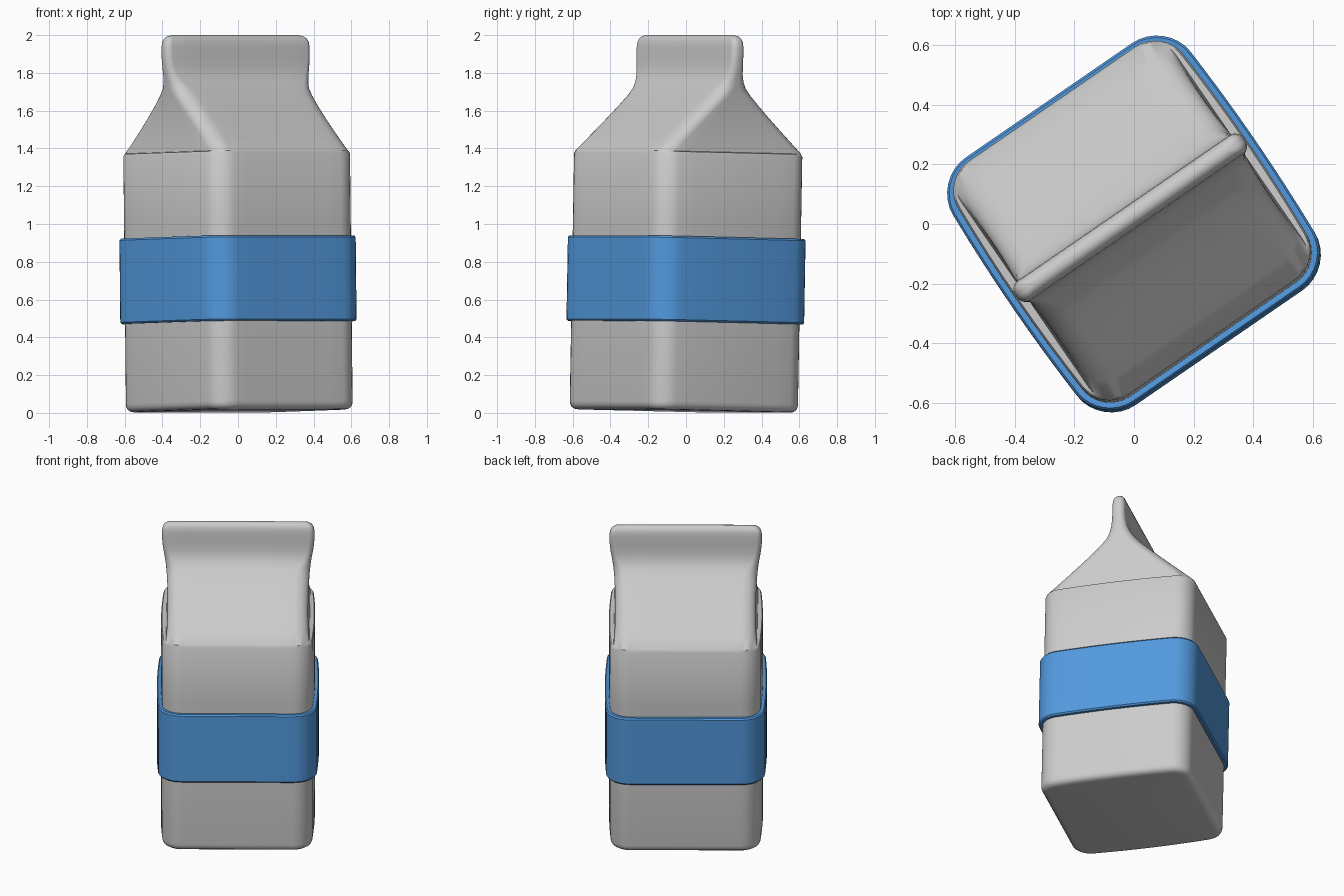
import bpy, bmesh
from math import sin, cos, pi, radians
from mathutils import Matrix

if "Cube" in bpy.data.objects:
    bpy.data.objects.remove(bpy.data.objects["Cube"])

# Whole carton is turned about z and leans very slightly
PLACE = (Matrix.Translation((0, 0, 0.7))
         @ Matrix.Rotation(radians(-1.0), 4, 'X') @ Matrix.Rotation(radians(-0.6), 4, 'Y')
         @ Matrix.Rotation(radians(34.5), 4, 'Z') @ Matrix.Translation((0, 0, -0.7)))


def ring(hu, hv, r, bulge, z, arc=8, side=8):
    """Rounded rectangle whose two u sides bow out by bulge."""
    pts = []
    corners = [(1, 1), (-1, 1), (-1, -1), (1, -1)]
    for k, (su, sv) in enumerate(corners):
        cu, cv = su * (hu - r), sv * (hv - r)
        for i in range(arc + 1):
            a = k * pi / 2 + i / arc * pi / 2
            pts.append((cu + r * cos(a), cv + r * sin(a)))
        nu, nv = corners[(k + 1) % 4]
        a = (k + 1) * pi / 2
        end = (nu * (hu - r) + r * cos(a), nv * (hv - r) + r * sin(a))
        start = pts[-1]
        for i in range(1, side):
            t = i / side
            pts.append((start[0] + (end[0] - start[0]) * t, start[1] + (end[1] - start[1]) * t))
    return [(u + bulge * (u / hu) * (1 - (v / hv) ** 2), v, z) for u, v in pts]


def loft(name, rings, closed=False, color=None):
    bm = bmesh.new()
    rows = [[bm.verts.new(p) for p in rg] for rg in rings]
    n = len(rows[0])
    pairs = list(zip(rows, rows[1:])) + ([(rows[-1], rows[0])] if closed else [])
    for a, b in pairs:
        for i in range(n):
            j = (i + 1) % n
            bm.faces.new((a[i], a[j], b[j], b[i]))
    if not closed:
        bm.faces.new(rows[0][::-1])
        bm.faces.new(rows[-1])
    bmesh.ops.recalc_face_normals(bm, faces=bm.faces)
    bm.transform(PLACE)
    me = bpy.data.meshes.new(name)
    bm.to_mesh(me)
    bm.free()
    ob = bpy.data.objects.new(name, me)
    bpy.context.collection.objects.link(ob)
    if color:
        mat = bpy.data.materials.new(name + "_color")
        mat.diffuse_color = color
        mat.use_nodes = True
        mat.node_tree.nodes["Principled BSDF"].inputs["Base Color"].default_value = mat.diffuse_color
        me.materials.append(mat)
    bpy.ops.object.select_all(action='DESELECT')
    ob.select_set(True)
    bpy.context.view_layer.objects.active = ob
    bpy.ops.object.shade_smooth_by_angle(angle=radians(35))
    return ob


# Box body: soft bottom edge, bowed sides
HU, HV, R = 0.45, 0.475, 0.11
rings = [ring(HU - d, HV - d, R - d, 0.02, z) for d, z in
         [(0.045, 0.01), (0.025, 0.013), (0.01, 0.023), (0.002, 0.038), (0, 0.055),
          (0, 0.5), (0, 1.0), (0, 1.365), (0.006, 1.377)]]

# Gable roof folding into the upright sealed fin
for z, u, v in [(1.38, .437, .468), (1.44, .431, .403), (1.5, .429, .336), (1.56, .429, .269),
                (1.62, .431, .202), (1.68, .436, .137), (1.72, .441, .096), (1.755, .446, .067),
                (1.79, .452, .051), (1.83, .459, .043), (1.88, .464, .040), (1.935, .465, .039),
                (1.965, .460, .036), (1.983, .449, .030), (1.994, .432, .021), (2.0, .405, .008)]:
    rings.append(ring(u, v, min(0.09, v * 0.85), 0, z))
loft("carton", rings)

# Wrap-around band
band = [(0.0, 0.478), (0.018, 0.478), (0.025, 0.487), (0.025, 0.7), (0.025, 0.921),
        (0.018, 0.930), (0.0, 0.930), (-0.01, 0.925), (-0.01, 0.483)]
loft("label_band", [ring(HU + d, HV + d, R + d, 0.02, z) for d, z in band],
     closed=True, color=(0.085, 0.32, 0.73, 1))
